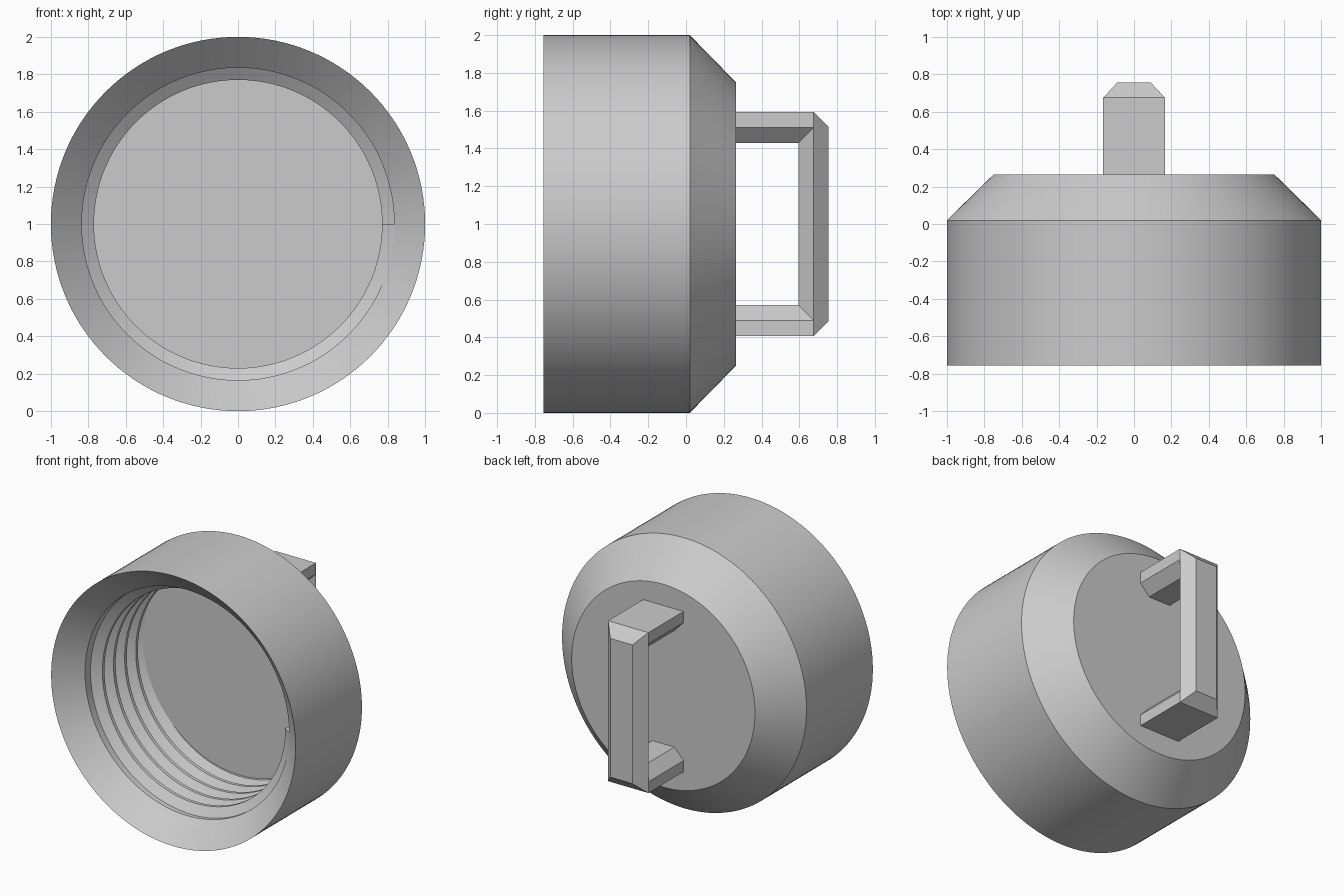
import bpy, bmesh
from math import cos, sin, tau, radians

cube = bpy.data.objects.get("Cube")
if cube:
    bpy.data.objects.remove(cube, do_unlink=True)

grey = bpy.data.materials.new("plain grey")
grey.use_nodes = True
grey.diffuse_color = (0.6, 0.6, 0.6, 1)
grey.node_tree.nodes["Principled BSDF"].inputs["Base Color"].default_value = (0.6, 0.6, 0.6, 1)

SEG = 128   # segments around the cap
MID = 1.0   # height of the cap axis


def finish(name, bm, smooth):
    bmesh.ops.remove_doubles(bm, verts=bm.verts, dist=1e-5)
    bmesh.ops.recalc_face_normals(bm, faces=bm.faces)
    mesh = bpy.data.meshes.new(name)
    bm.to_mesh(mesh)
    bm.free()
    mesh.materials.append(grey)
    if smooth:
        mesh.shade_smooth()
        mesh.set_sharp_from_angle(angle=radians(30))
    obj = bpy.data.objects.new(name, mesh)
    bpy.context.collection.objects.link(obj)
    return obj


def loft(bm, rings):
    """Join closed point rings into a capped tube."""
    loops = [[bm.verts.new(p) for p in ring] for ring in rings]
    n = len(loops[0])
    for a, b in zip(loops, loops[1:]):
        for i in range(n):
            j = (i + 1) % n
            bm.faces.new((a[i], a[j], b[j], b[i]))
    bm.faces.new(loops[0])
    bm.faces.new(loops[-1][::-1])


# Cap body: a turned profile of (radius, y), with flared mouth and recess
FRONT, FLOOR, BACK = -0.755, 0.02, 0.265
WALL, MOUTH = 0.835, -0.595
profile = [(WALL, FLOOR), (WALL, MOUTH), (1, FRONT), (1, FLOOR), (0.75, BACK)]
bm = bmesh.new()
loft(bm, [[(r * cos(tau * i / SEG), y, MID + r * sin(tau * i / SEG))
           for i in range(SEG)] for r, y in profile])
finish("cap_body", bm, True)

# Internal thread: a trapezoid ridge swept along a right-handed helix
PITCH, TURNS = 0.13, 4.75
ridge = [(0.845, -0.007), (0.77, 0.045), (0.77, 0.07), (0.845, 0.122)]
bm = bmesh.new()
rings = []
for i in range(int(SEG * TURNS) + 1):
    turn = i / SEG
    c, s = cos(-tau * turn), sin(-tau * turn)
    rings.append([(r * c, MOUTH + PITCH * turn + dy, MID + r * s) for r, dy in ridge])
loft(bm, rings)
finish("internal_thread", bm, True)

# Handle: six-point sections (outer, middle, inner pairs) along a squared loop
WIDE, NARROW = 0.165, 0.09


def section(outer, middle, inner, outer_width, side):
    pts = [(outer_width, outer), (WIDE, middle), (NARROW, inner)]
    half = [(x, y, MID + side * z) for x, (y, z) in pts]
    return half + [(-x, y, z) for x, y, z in reversed(half)]


root = BACK - 0.02
middle, inner = (0.675, 0.51), (0.595, 0.43)
stations = [
    ((root, 0.593), (root, 0.51), (root, 0.43), WIDE),
    ((0.675, 0.593), middle, inner, WIDE),
    ((0.755, 0.513), middle, inner, NARROW),
]
rings = [section(*s, 1) for s in stations] + [section(*s, -1) for s in reversed(stations)]
bm = bmesh.new()
loft(bm, rings)
finish("handle", bm, False)
